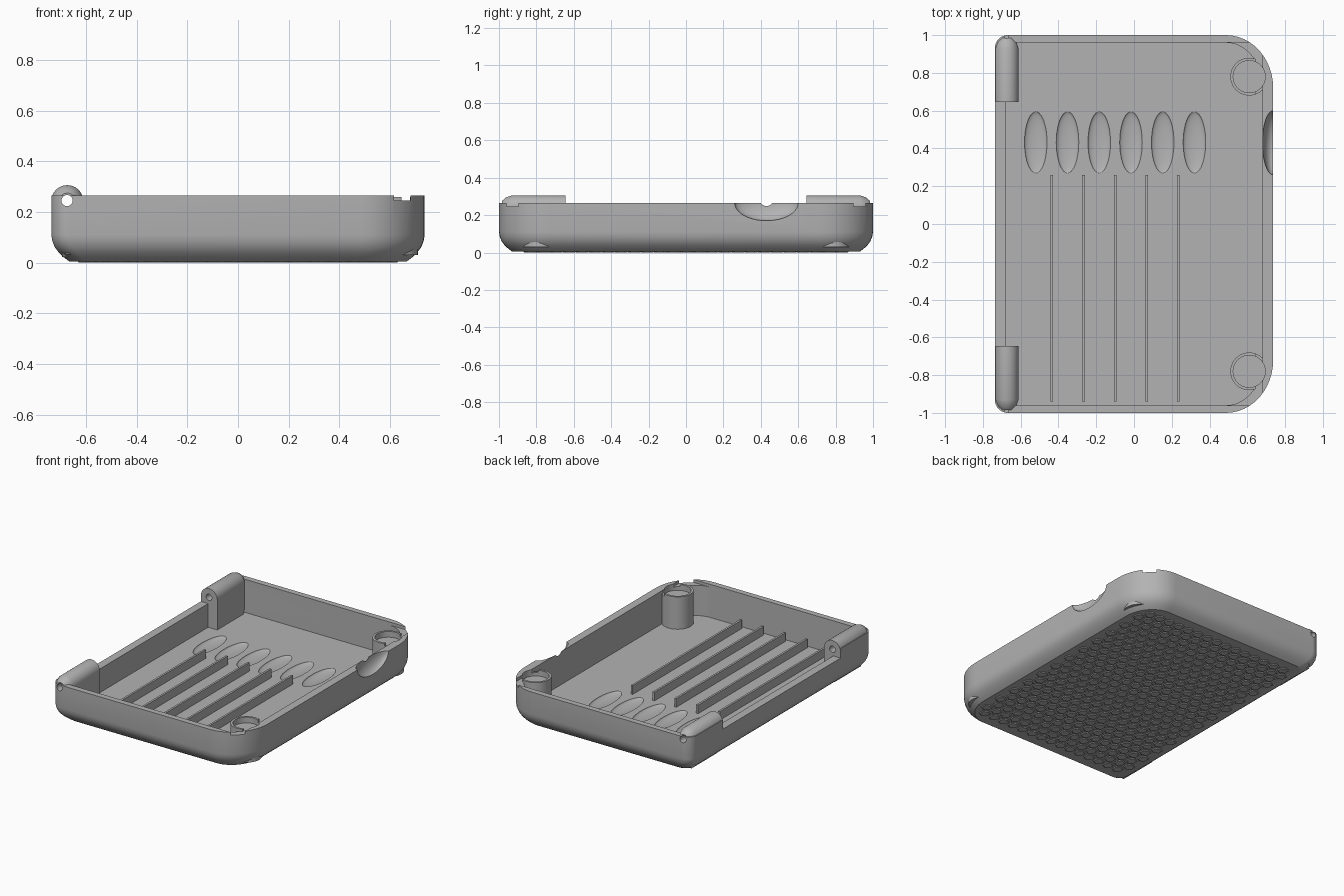
import bpy, bmesh, math
from mathutils import Matrix, Vector

if "Cube" in bpy.data.objects:
    bpy.data.objects.remove(bpy.data.objects["Cube"], do_unlink=True)

grey = bpy.data.materials.new("grey plastic")
grey.use_nodes = True
GREY = (0.45, 0.45, 0.45, 1)
grey.diffuse_color = GREY
grey.node_tree.nodes["Principled BSDF"].inputs["Base Color"].default_value = GREY

HX, HY, TOP, FLOOR = 0.737, 1.0, 0.265, 0.035


def finish(name, bm):
    bmesh.ops.recalc_face_normals(bm, faces=bm.faces)
    mesh = bpy.data.meshes.new(name)
    bm.to_mesh(mesh)
    bm.free()
    mesh.materials.append(grey)
    ob = bpy.data.objects.new(name, mesh)
    bpy.context.collection.objects.link(ob)
    return ob


def loft(name, rings):
    """Closed solid through rings with equal point counts."""
    bm = bmesh.new()
    loops = [[bm.verts.new(p) for p in ring] for ring in rings]
    for a, b in zip(loops, loops[1:]):
        for i in range(len(a)):
            j = (i + 1) % len(a)
            bm.faces.new((a[i], a[j], b[j], b[i]))
    bm.faces.new(loops[0])
    bm.faces.new(loops[-1])
    return finish(name, bm)


def box(name, x0, x1, y0, y1, z0, z1):
    ring = [(x0, y0), (x1, y0), (x1, y1), (x0, y1)]
    return loft(name, [[(x, y, z) for x, y in ring] for z in (z0, z1)])


def cylinder(name, centre, radius, depth, along_y=False):
    bm = bmesh.new()
    m = Matrix.Translation(centre)
    if along_y:
        m = m @ Matrix.Rotation(math.pi / 2, 4, 'X')
    bmesh.ops.create_cone(bm, cap_ends=True, segments=40, radius1=radius,
                          radius2=radius, depth=depth, matrix=m)
    return finish(name, bm)


def ellipsoid(name, centre, radii):
    bm = bmesh.new()
    bmesh.ops.create_uvsphere(bm, u_segments=40, v_segments=20, radius=1,
                              matrix=Matrix.Translation(centre) @ Matrix.Diagonal((*radii, 1)))
    return finish(name, bm)


def cut(ob, cutter, keep=False):
    mod = ob.modifiers.new("cut", 'BOOLEAN')
    mod.operation, mod.solver, mod.object = 'DIFFERENCE', 'EXACT', cutter
    bpy.context.view_layer.objects.active = ob
    bpy.ops.object.modifier_apply(modifier=mod.name)
    if not keep:
        bpy.data.objects.remove(cutter, do_unlink=True)


def outline(z, ix, iy, left_r):
    """Plan outline inset by ix, iy: wide curves at right, tight ones at left."""
    pts = []
    for sx, sy, start in ((1, 1, 0), (-1, 1, 90), (-1, -1, 180), (1, -1, 270)):
        rx, ry = (0.25 - ix, 0.28 - iy) if sx > 0 else (left_r, left_r)
        for k in range(13):
            a = math.radians(start + k * 7.5)
            pts.append((sx * (HX - ix - rx) + rx * math.cos(a),
                        sy * (HY - iy - ry) + ry * math.sin(a), z))
    return pts


# Tray with rounded lower edge
levels = [(0.005, 0.07), (0.02, 0.05), (0.04, 0.029), (0.06, 0.014),
          (0.085, 0.004), (0.11, 0), (TOP, 0)]
tray = loft("tray", [outline(z, i, i, 0.07) for z, i in levels])
cut(tray, loft("cavity", [outline(z, 0.056, 0.04, 0.008) for z in (FLOOR, 0.4)]))

# Rim recess and lowered hinge-side wall
cut(tray, box("rim_recess", -0.68, 0.681, -0.96, 0.96, 0.245, 0.4))
cut(tray, box("hinge_wall_gap", -0.9, -0.66, -0.65, 0.65, 0.2, 0.4))

# Finger scoop in the right wall
cut(tray, ellipsoid("scoop", (0.737, 0.43, TOP), (0.057, 0.17, 0.095)))

# Row of shallow oval dishes in the floor
for i in range(6):
    cut(tray, ellipsoid("dish", (-0.52 + i * 0.168, 0.432, FLOOR + 0.001),
                        (0.06, 0.163, 0.02)))

# Recess for the post sockets and hinge pin hole
POST_X, POST_Y = 0.61, 0.78
for s in (-1, 1):
    cut(tray, cylinder("socket", (POST_X, s * POST_Y, 0.32), 0.085, 0.24))
pin = cylinder("pin_hole", (-0.675, 0, 0.245), 0.022, 2.4, along_y=True)
cut(tray, pin, keep=True)

parts = [tray]
for s, side in ((-1, "front"), (1, "back")):
    # Corner post with a shallow socket and slotted rim
    post = cylinder(side + "_post", (POST_X, s * POST_Y, 0.145), 0.1, 0.23)
    cut(post, cylinder("socket", (POST_X, s * POST_Y, 0.32), 0.085, 0.2))
    cut(post, box("slot", 0.645, 0.68, -1.1, 1.1, 0.243, 0.4))
    parts.append(post)

    # Hinge knuckle: round top on a block reaching the floor
    arc = [(0.063 * math.cos(math.radians(a)), 0.063 * math.sin(math.radians(a)))
           for a in range(0, 181, 10)]
    profile = [(0.063, -0.22)] + arc + [(-0.06, -0.11), (-0.02, -0.22)]
    rings = [[(-0.674 + x * f, s * y, 0.243 + z * f) for x, z in profile]
             for y, f in ((0.645, 1), (0.93, 1), (0.965, 0.8), (0.985, 0.5))]
    hinge = loft(side + "_hinge", rings)
    cut(hinge, pin, keep=True)
    parts.append(hinge)
bpy.data.objects.remove(pin, do_unlink=True)

# Long thin floor ribs
for i in range(5):
    x = -0.435 + i * 0.1675
    parts.append(box(f"rib_{i + 1}", x - 0.007, x + 0.007, -0.94, 0.26, FLOOR - 0.01, 0.095))

# Hexagonal grip studs under the tray
bm = bmesh.new()
pitch = 0.08
for row in range(-13, 14):
    for col in range(-8, 9):
        x = (col + 0.5 * (row % 2)) * pitch
        y = row * pitch * 0.866
        if abs(x) < 0.63 and abs(y) < 0.9:
            bmesh.ops.create_cone(bm, cap_ends=True, segments=6, radius1=0.032, radius2=0.042,
                                  depth=0.008, matrix=Matrix.Translation((x, y, 0.004)))
parts.append(finish("grip_studs", bm))

# Smooth curved walls, keep sharp edges
bpy.ops.object.select_all(action='DESELECT')
for ob in parts:
    ob.select_set(True)
bpy.context.view_layer.objects.active = tray
bpy.ops.object.shade_smooth_by_angle(angle=math.radians(30))
